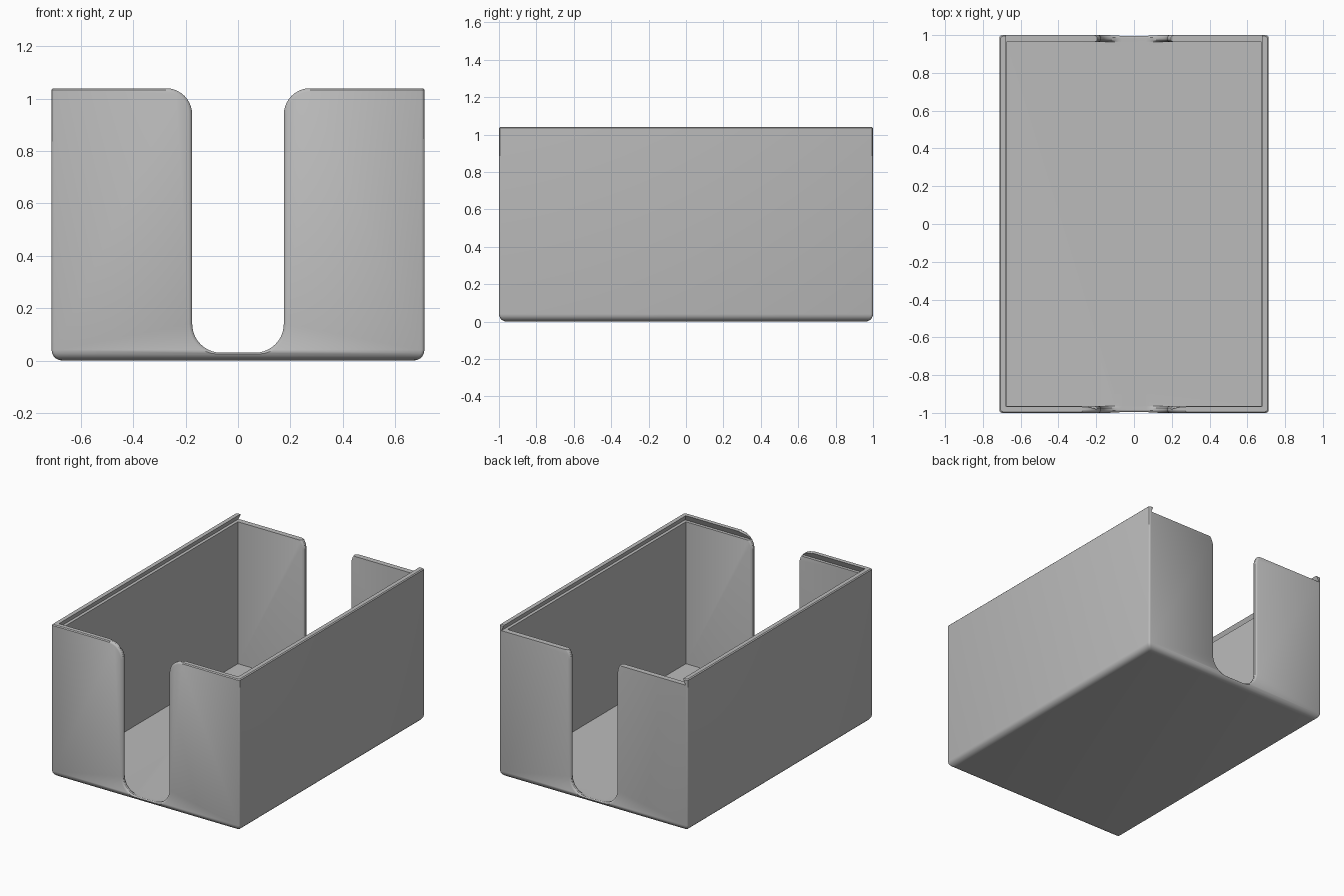
import bpy, bmesh, math

if "Cube" in bpy.data.objects:
    bpy.data.objects.remove(bpy.data.objects["Cube"])

HX, HY, H = 0.712, 1.0, 1.04      # half width, half depth, height
WALL, FLOOR, LEDGE = 0.037, 0.03, 1.0


def make_object(name, bm):
    bmesh.ops.recalc_face_normals(bm, faces=bm.faces)
    mesh = bpy.data.meshes.new(name)
    bm.to_mesh(mesh)
    bm.free()
    ob = bpy.data.objects.new(name, mesh)
    bpy.context.collection.objects.link(ob)
    return ob


def loft(name, rings):
    """Skin closed rings of equal length and cap both ends."""
    bm = bmesh.new()
    loops = [[bm.verts.new(p) for p in ring] for ring in rings]
    for a, b in zip(loops, loops[1:]):
        for i in range(len(a)):
            j = (i + 1) % len(a)
            bm.faces.new((a[i], a[j], b[j], b[i]))
    bm.faces.new(loops[0][::-1])
    bm.faces.new(loops[-1])
    return make_object(name, bm)


def rounded_ring(z, inset, r=0.012, steps=3):
    pts = []
    for k, (sx, sy) in enumerate(((1, 1), (-1, 1), (-1, -1), (1, -1))):
        for i in range(steps + 1):
            a = math.pi / 2 * (k + i / steps)
            pts.append((sx * (HX - inset - r) + r * math.cos(a),
                        sy * (HY - inset - r) + r * math.sin(a), z))
    return pts


def rect_ring(z, x, y0, y1):
    return [(x, y1, z), (-x, y1, z), (-x, y0, z), (x, y0, z)]


def slot_ring(y, d, inside, hw=0.175, rb=0.11, rt=0.1, n=10):
    """U-shaped opening outline, grown by d."""
    half = []
    for i in range(n + 1):        # bottom corner
        a = -math.pi / 2 + math.pi / 2 * i / n
        z = FLOOR + rb + (rb + d) * math.sin(a)
        half.append((hw - rb + (rb + d) * math.cos(a), max(z, FLOOR) if inside else z))
    for i in range(n + 1):        # flared top corner
        a = math.pi - math.pi / 2 * i / n
        half.append((hw + rt + (rt - d) * math.cos(a), H - rt + (rt - d) * math.sin(a)))
    half.append((hw + rt, 1.2))
    return [(x, y, z) for x, z in half] + [(-x, y, z) for x, z in reversed(half)]


# Outer shell with rounded bottom edge and fine top edge
R = 0.04
rings = [rounded_ring(R - R * math.cos(a), R - R * math.sin(a))
         for a in (math.pi / 2 * i / 5 for i in range(6))]
rings += [rounded_ring(H - 0.006, 0), rounded_ring(H, 0.006)]
box = loft("tray_box", rings)

# Inner cavity
cutters = [loft("cavity_cutter", [rect_ring(z, HX - WALL, -HY + WALL, HY - WALL)
                                  for z in (FLOOR, 1.2)])]

# Undercut lid channel, open at the back
cutters.append(loft("lid_channel_cutter", [
    rect_ring(LEDGE, HX - 0.016, -HY + 0.016, 1.2),
    rect_ring(H + 0.01, HX - WALL - 0.002, -HY + WALL + 0.002, 1.2)]))

# Finger slots through the front and back walls, with rounded edges
section = ((1.05, 0.012), (1.0, 0.012), (0.996, 0.005), (0.988, 0),
           (0.975, 0), (0.967, 0.005), (0.963, 0.012), (0.9, 0.012))
for name, s in (("front_slot_cutter", -1), ("back_slot_cutter", 1)):
    cutters.append(loft(name, [slot_ring(s * y, d, y < 0.98) for y, d in section]))

bpy.context.view_layer.objects.active = box
box.select_set(True)
for c in cutters:
    mod = box.modifiers.new(c.name, 'BOOLEAN')
    mod.operation, mod.solver, mod.object = 'DIFFERENCE', 'EXACT', c
    bpy.ops.object.modifier_apply(modifier=mod.name)
    bpy.data.objects.remove(c)

grey = bpy.data.materials.new("grey_plastic")
grey.diffuse_color = (0.5, 0.5, 0.5, 1)
grey.use_nodes = True
grey.node_tree.nodes["Principled BSDF"].inputs["Base Color"].default_value = grey.diffuse_color
box.data.materials.clear()
box.data.materials.append(grey)
for p in box.data.polygons:
    p.material_index = 0
bpy.ops.object.shade_smooth_by_angle(angle=math.radians(30))
